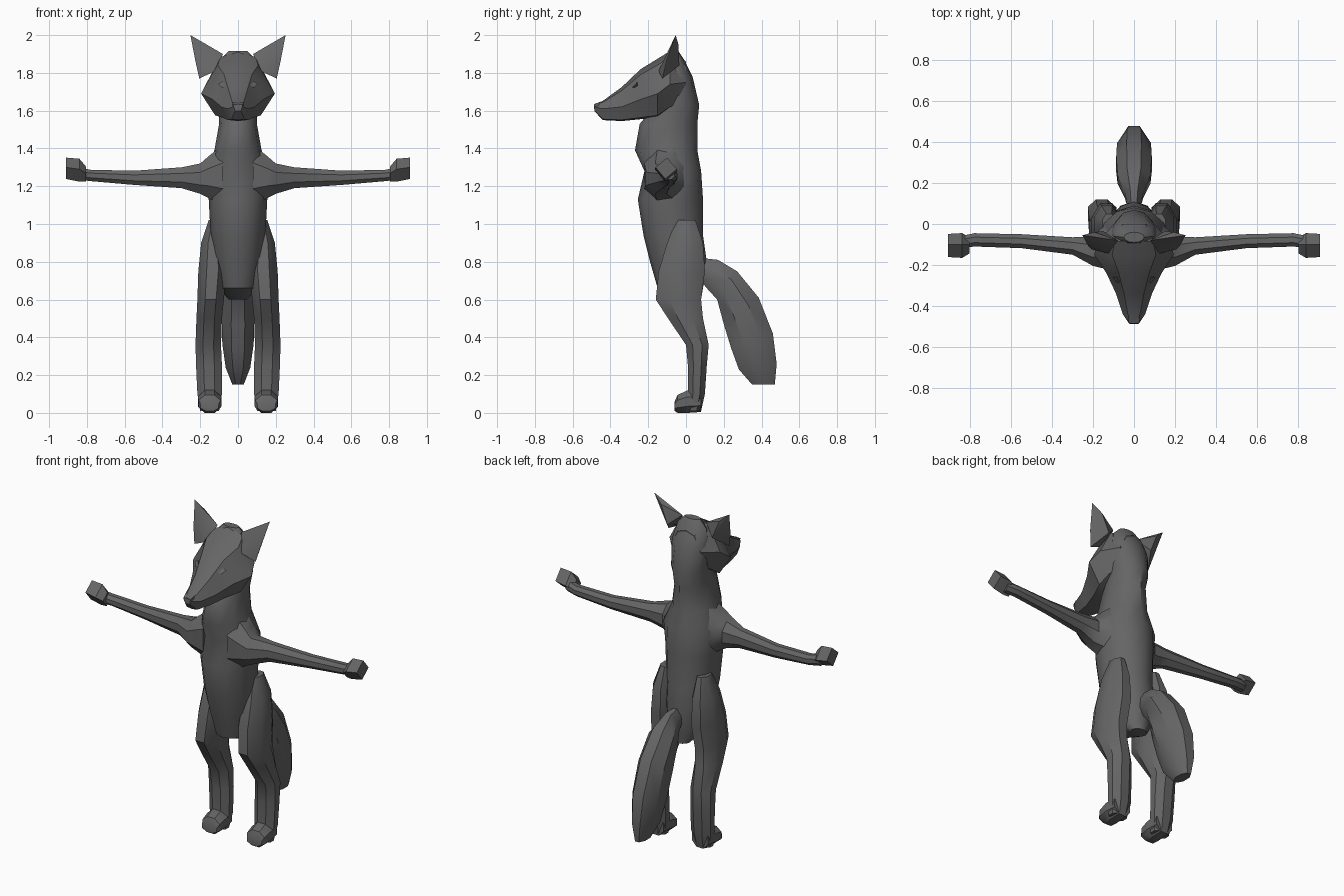
import bpy
import bmesh
import math
from mathutils import Vector

cube = bpy.data.objects.get("Cube")
if cube:
    bpy.data.objects.remove(cube, do_unlink=True)

fur = bpy.data.materials.new("dark_grey_fur")
fur.use_nodes = True
GREY = (0.13, 0.13, 0.13, 1)
fur.diffuse_color = GREY
fur.node_tree.nodes["Principled BSDF"].inputs["Base Color"].default_value = GREY
parts = []


def finish(name, bm, mirror=False):
    """Turn a bmesh into a named part, optionally mirrored left to right."""
    bmesh.ops.recalc_face_normals(bm, faces=bm.faces)
    mesh = bpy.data.meshes.new(name)
    bm.to_mesh(mesh)
    bm.free()
    mesh.materials.append(fur)
    obj = bpy.data.objects.new(name, mesh)
    bpy.context.collection.objects.link(obj)
    if mirror:
        obj.modifiers.new("Mirror", 'MIRROR')
    parts.append(obj)
    return obj


def loft(name, rings, mirror=False):
    """Skin a list of point rings and close both ends."""
    bm = bmesh.new()
    loops = [[bm.verts.new(p) for p in ring] for ring in rings]
    n = len(loops[0])
    for a, b in zip(loops, loops[1:]):
        for i in range(n):
            j = (i + 1) % n
            bm.faces.new((a[i], a[j], b[j], b[i]))
    bm.faces.new(loops[0])
    bm.faces.new(loops[-1])
    return finish(name, bm, mirror)


def polygon(centre, u, v, sides, flat=True):
    """Ring around centre; flat puts sides rather than corners on the axes."""
    half = math.pi / sides
    turn, grow = (half, 1 / math.cos(half)) if flat else (0, 1)
    return [centre + grow * (u * math.cos(turn + 2 * half * i)
                             + v * math.sin(turn + 2 * half * i))
            for i in range(sides)]


def profile_ring(x, width, front, back, sides=8, flat=True):
    """Ring spanning two side-profile points, given as (y, z)."""
    a, b = Vector((x, *front)), Vector((x, *back))
    return polygon((a + b) / 2, Vector((width, 0, 0)), (b - a) / 2, sides, flat)


# Torso, neck and back of the head: height, front, back, half width
torso = [(0.60, 0.0, 0.08, 0.05), (0.66, -0.15, 0.09, 0.10),
         (0.80, -0.19, 0.11, 0.13), (0.94, -0.225, 0.09, 0.145),
         (1.13, -0.255, 0.09, 0.155), (1.28, -0.22, 0.08, 0.17),
         (1.39, -0.27, 0.06, 0.125), (1.53, -0.245, 0.06, 0.10),
         (1.63, -0.16, 0.07, 0.105), (1.78, -0.13, 0.035, 0.115),
         (1.87, -0.11, -0.01, 0.095), (1.915, -0.09, -0.04, 0.05)]
loft("torso", [profile_ring(0, w, (f, z), (b, z), 12, False)
               for z, f, b, w in torso])


# Head: depth, top, half width, cheek height, bottom
def head_ring(y, top, w, cheek, bottom):
    brow = top + (cheek - top) * 0.18
    jaw = bottom + (cheek - bottom) * 0.08
    half = [(0, top), (w * 0.55, brow), (w, cheek), (w * 0.62, jaw), (0, bottom)]
    half += [(-x, z) for x, z in half[3:0:-1]]
    return [Vector((x, y, z)) for x, z in half]


head = [(-0.485, 1.635, 0.025, 1.62, 1.597), (-0.44, 1.652, 0.055, 1.61, 1.55),
        (-0.34, 1.725, 0.088, 1.62, 1.545), (-0.24, 1.82, 0.135, 1.66, 1.555),
        (-0.15, 1.875, 0.195, 1.69, 1.565), (-0.085, 1.915, 0.17, 1.74, 1.61),
        (0.0, 1.86, 0.10, 1.75, 1.64)]
loft("head", [head_ring(*r) for r in head])


def hull(name, points, mirror=False):
    bm = bmesh.new()
    for p in points:
        bm.verts.new(p)
    bmesh.ops.convex_hull(bm, input=bm.verts)
    return finish(name, bm, mirror)


# Ears
hull("ears", [(0.08, -0.08, 1.90), (0.205, -0.125, 1.77), (0.12, -0.145, 1.81),
              (0.15, -0.035, 1.84), (0.225, -0.105, 1.86), (0.195, -0.04, 1.95),
              (0.252, -0.055, 2.0)], True)

# Eyelids
hull("eyelids", [(0.065, -0.292, 1.735), (0.105, -0.262, 1.742),
                 (0.085, -0.285, 1.722), (0.085, -0.26, 1.755),
                 (0.08, -0.25, 1.72)], True)


# Nose pad
hull("nose", [(s * x, y, z) for s in (-1, 1) for x, y, z in
              ((0.024, -0.487, 1.632), (0.018, -0.488, 1.608),
               (0.03, -0.46, 1.645), (0.03, -0.46, 1.605))])


# Arms: distance out, depth range, height range
def arm_ring(x, y0, y1, z0, z1):
    return polygon(Vector((x, (y0 + y1) / 2, (z0 + z1) / 2)),
                   Vector((0, (y1 - y0) / 2, 0)), Vector((0, 0, (z1 - z0) / 2)), 8)


arm = [(0.08, -0.22, 0.03, 1.09, 1.42), (0.16, -0.215, -0.02, 1.14, 1.355),
       (0.20, -0.205, -0.06, 1.16, 1.32), (0.30, -0.15, -0.065, 1.19, 1.30),
       (0.55, -0.118, -0.05, 1.207, 1.282), (0.78, -0.11, -0.045, 1.227, 1.287),
       (0.85, -0.12, -0.06, 1.235, 1.30)]
loft("arms", [arm_ring(*r) for r in arm], True)

# Hands: square paws turned about the arm
tilt = math.radians(40)
hands = [(0.805, 1.265, 0.028), (0.84, 1.285, 0.043), (0.91, 1.295, 0.04)]
loft("hands", [polygon(Vector((x, -0.105, z)),
                       r * Vector((0, math.cos(tilt), math.sin(tilt))),
                       r * Vector((0, -math.sin(tilt), math.cos(tilt))), 4)
               for x, z, r in hands], True)

# Legs: height, front, back, inner side, outer side
leg = [(1.02, -0.05, 0.05, 0.09, 0.155), (0.90, -0.10, 0.09, 0.07, 0.195),
       (0.75, -0.145, 0.10, 0.06, 0.21), (0.60, -0.16, 0.08, 0.075, 0.215),
       (0.50, -0.095, 0.09, 0.085, 0.22), (0.36, 0.0, 0.12, 0.09, 0.225),
       (0.25, 0.01, 0.11, 0.085, 0.222), (0.10, 0.01, 0.10, 0.085, 0.215),
       (0.01, 0.0, 0.08, 0.10, 0.20)]
loft("legs", [profile_ring((i + o) / 2, (o - i) / 2, (f, z), (b, z))
              for z, f, b, i, o in leg], True)

# Feet: depth, bottom, top, half width
feet = [(-0.06, 0.01, 0.06, 0.048), (-0.045, 0.0, 0.095, 0.058),
        (0.01, 0.0, 0.12, 0.063), (0.08, 0.005, 0.12, 0.055)]
loft("feet", [polygon(Vector((0.15, y, (a + b) / 2)), Vector((w, 0, 0)),
                      Vector((0, 0, (b - a) / 2)), 8)
              for y, a, b, w in feet], True)

# Tail: half width, lower profile point, upper profile point
tail = [(0.03, (0.07, 0.71), (0.08, 0.82)), (0.045, (0.11, 0.66), (0.17, 0.81)),
        (0.08, (0.165, 0.60), (0.27, 0.75)), (0.087, (0.20, 0.47), (0.385, 0.61)),
        (0.083, (0.24, 0.34), (0.46, 0.42)), (0.065, (0.28, 0.23), (0.48, 0.26)),
        (0.03, (0.35, 0.15), (0.47, 0.15))]
loft("tail", [profile_ring(0, w, low, high) for w, low, high in tail])

# Smooth shading that keeps the strong creases
bpy.ops.object.select_all(action='DESELECT')
for part in parts:
    part.select_set(True)
bpy.context.view_layer.objects.active = parts[0]
bpy.ops.object.shade_smooth_by_angle(angle=math.radians(35))
